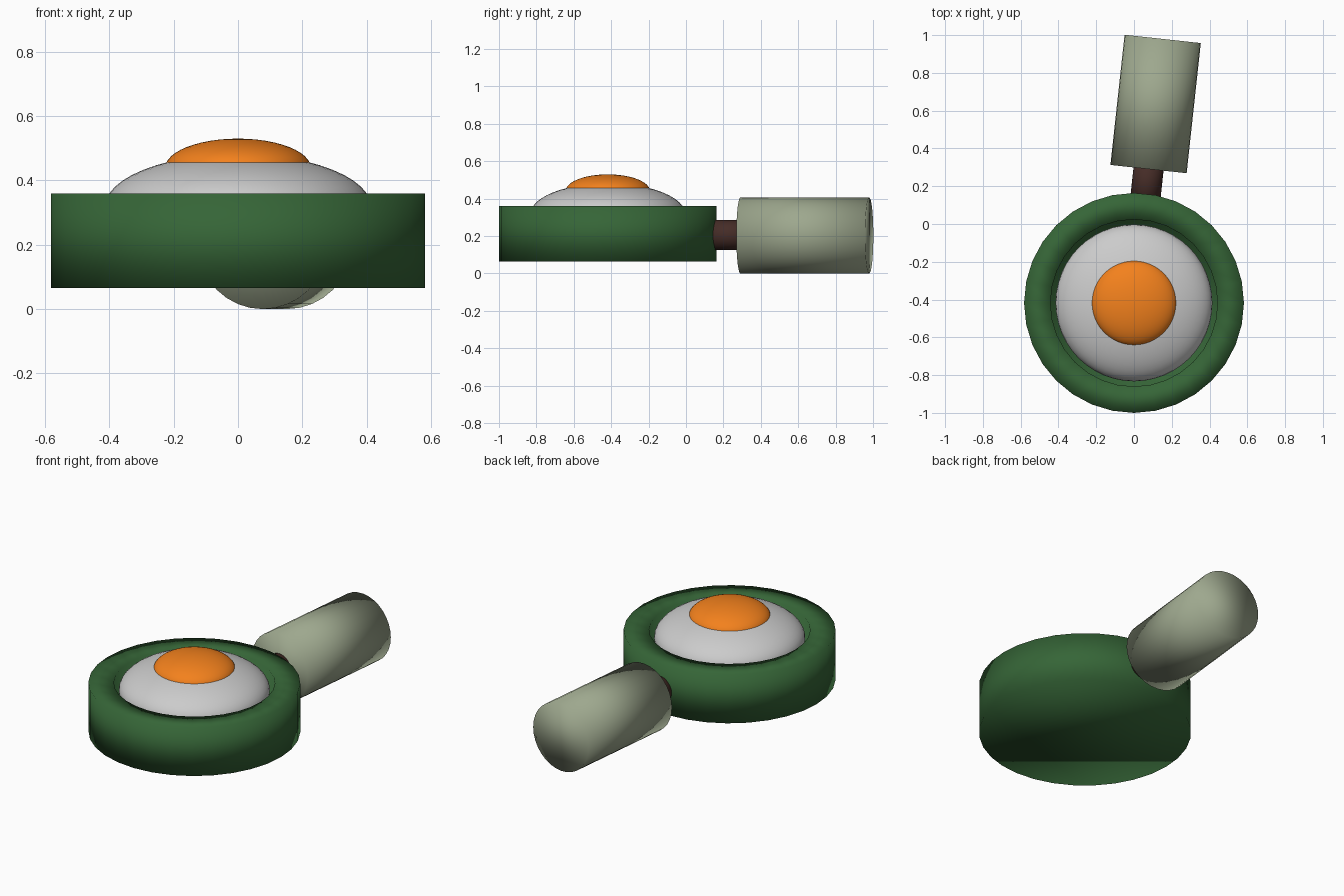
import bpy, bmesh, math
from mathutils import Vector

if "Cube" in bpy.data.objects:
    bpy.data.objects.remove(bpy.data.objects["Cube"])

CX, CY = 0.0, -0.418            # pan centre
TILT = math.radians(-6.2)       # handle swings slightly to the right
AXIS = Vector((-math.sin(TILT), math.cos(TILT), 0))


def paint(obj, name, rgb):
    mat = bpy.data.materials.new(name)
    mat.diffuse_color = (*rgb, 1)
    mat.use_nodes = True
    mat.node_tree.nodes["Principled BSDF"].inputs["Base Color"].default_value = mat.diffuse_color
    obj.data.materials.append(mat)


def smooth(obj):
    for p in obj.data.polygons:
        p.use_smooth = True


def rod(name, radius, start, end, z):
    """Cylinder along the handle axis, distances measured from the pan centre."""
    mid = Vector((CX, CY, z)) + AXIS * (start + end) / 2
    bpy.ops.mesh.primitive_cylinder_add(
        vertices=32, radius=radius, depth=end - start, location=mid,
        rotation=(math.pi / 2, 0, TILT))
    obj = bpy.context.object
    obj.name = name
    smooth(obj)
    return obj


def dome(name, radius, half_height, z):
    """Flattened sphere over the pan centre."""
    bpy.ops.mesh.primitive_uv_sphere_add(
        segments=48, ring_count=24, radius=1, location=(CX, CY, z))
    obj = bpy.context.object
    obj.name = name
    obj.scale = (radius, radius, half_height)
    smooth(obj)
    return obj


# Pan body: cylinder with the top inset and sunk
R, Z0, Z1, INNER, FLOOR = 0.582, 0.065, 0.36, 0.443, 0.20
bm = bmesh.new()
bmesh.ops.create_cone(bm, cap_ends=True, segments=32, radius1=R, radius2=R, depth=Z1 - Z0)
top = max(bm.faces, key=lambda f: f.calc_center_median().z)
bmesh.ops.inset_region(bm, faces=[top], thickness=R - INNER, use_even_offset=True)
ext = bmesh.ops.extrude_discrete_faces(bm, faces=[top])
bmesh.ops.translate(bm, verts=ext["faces"][0].verts, vec=(0, 0, FLOOR - Z1))
mesh = bpy.data.meshes.new("pan")
bm.to_mesh(mesh)
bm.free()
pan = bpy.data.objects.new("pan", mesh)
pan.location = (CX, CY, (Z0 + Z1) / 2)
bpy.context.collection.objects.link(pan)
smooth(pan)
paint(pan, "green", (0.036, 0.13, 0.038))

# Egg
dome("egg_white", 0.415, 0.166, 0.316)
paint(dome("egg_yolk", 0.226, 0.09, 0.44), "orange", (0.9, 0.22, 0.012))

# Neck and grip of the handle
paint(rod("handle_neck", 0.08, 0.50, 0.80, 0.205), "brown", (0.06, 0.025, 0.02))
paint(rod("handle_grip", 0.203, 0.713, 1.406, 0.203), "sage", (0.34, 0.39, 0.27))
